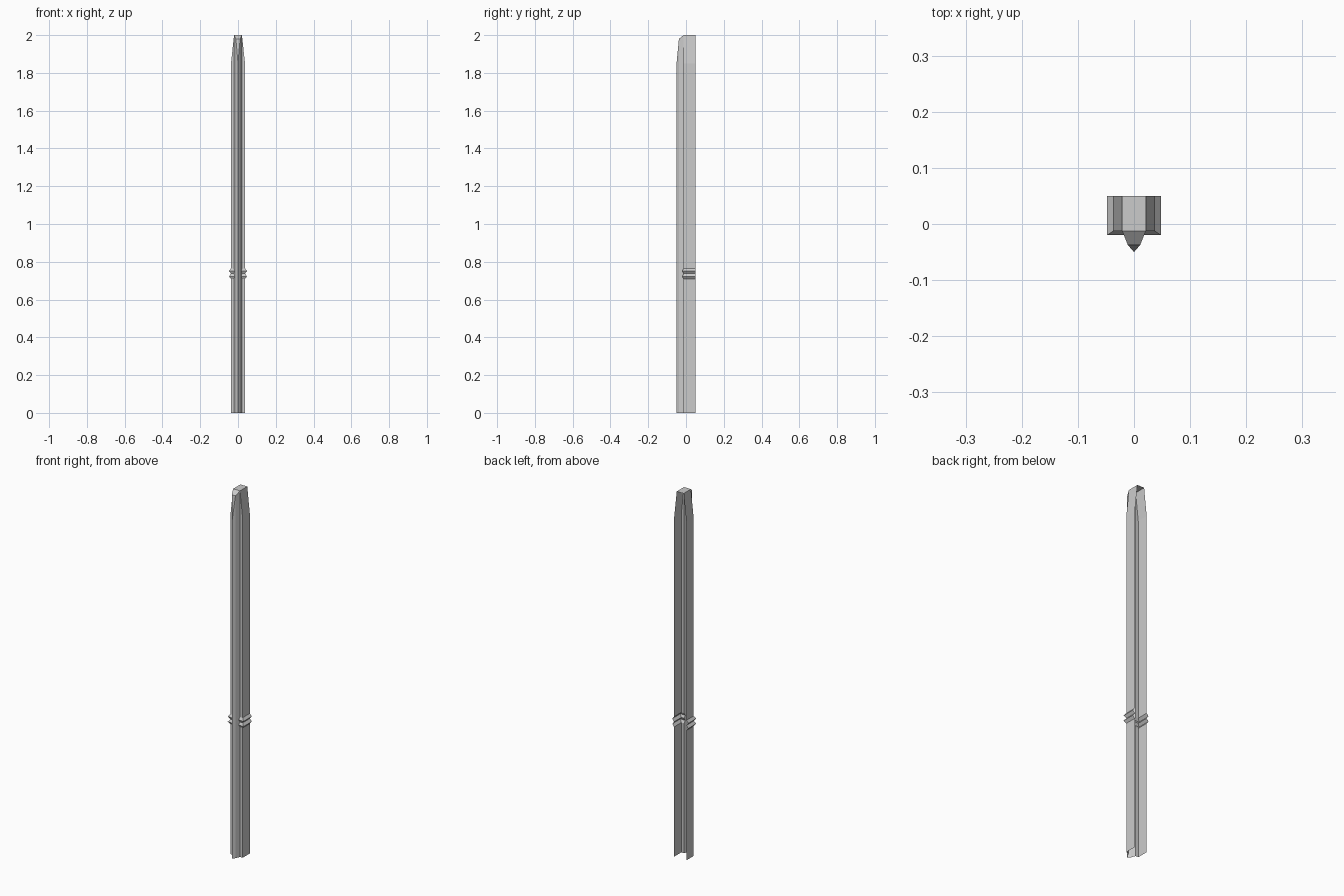
import bpy, bmesh

if "Cube" in bpy.data.objects:
    bpy.data.objects.remove(bpy.data.objects["Cube"])

BACK, FRONT, TIP = 0.05, -0.0125, -0.05
POST_W, RIDGE_W, CAP_W = 0.037, 0.048, 0.021


def section(width, front, rib, z):
    """Open channel with a hollow pointed rib: right back edge round to left back edge."""
    half = [(width, BACK), (width, front), (rib, front), (0.011, -0.0375)]
    pts = half + [(0, TIP)] + [(-x, y) for x, y in reversed(half)]
    return [(x, y, z) for x, y in pts]


def plain(z):
    return section(POST_W, FRONT, 0.021, z)


def ridge(z):
    return section(RIDGE_W, -0.02, 0.018, z)


# Plain post with two crimped ridges
rows = [plain(0), plain(0.709), ridge(0.723), plain(0.737),
        ridge(0.751), plain(0.765), plain(1.85)]

# Tapered top edge: side walls lean in, rib is cut back at a slant
half_top = [(CAP_W, BACK, 2), (CAP_W, FRONT, 2), (CAP_W, FRONT, 2), (0.011, -0.0375, 1.98)]
rows.append(half_top + [(0, TIP, 1.85)] + [(-x, y, z) for x, y, z in reversed(half_top)])

bm = bmesh.new()
grid = [[bm.verts.new(p) for p in row] for row in rows]
for low, high in zip(grid, grid[1:]):
    for i in range(len(low) - 1):
        bm.faces.new((low[i + 1], low[i], high[i], high[i + 1]))

# Cap: flat lid, sloped front and pointed rib end
top = grid[-1]
bm.faces.new((top[0], top[8], top[7], top[1]))
bm.faces.new((top[2], top[6], top[5], top[3]))
bm.faces.new((top[3], top[5], top[4]))

bmesh.ops.remove_doubles(bm, verts=bm.verts, dist=0.0001)
bmesh.ops.recalc_face_normals(bm, faces=bm.faces)
# Keep the lid, and so the whole shell, facing outward
lid = max(bm.faces, key=lambda f: f.calc_center_median().z)
if lid.normal.z < 0:
    bmesh.ops.reverse_faces(bm, faces=bm.faces)

mesh = bpy.data.meshes.new("channel_post")
bm.to_mesh(mesh)
bm.free()
bpy.context.collection.objects.link(bpy.data.objects.new("channel_post", mesh))
